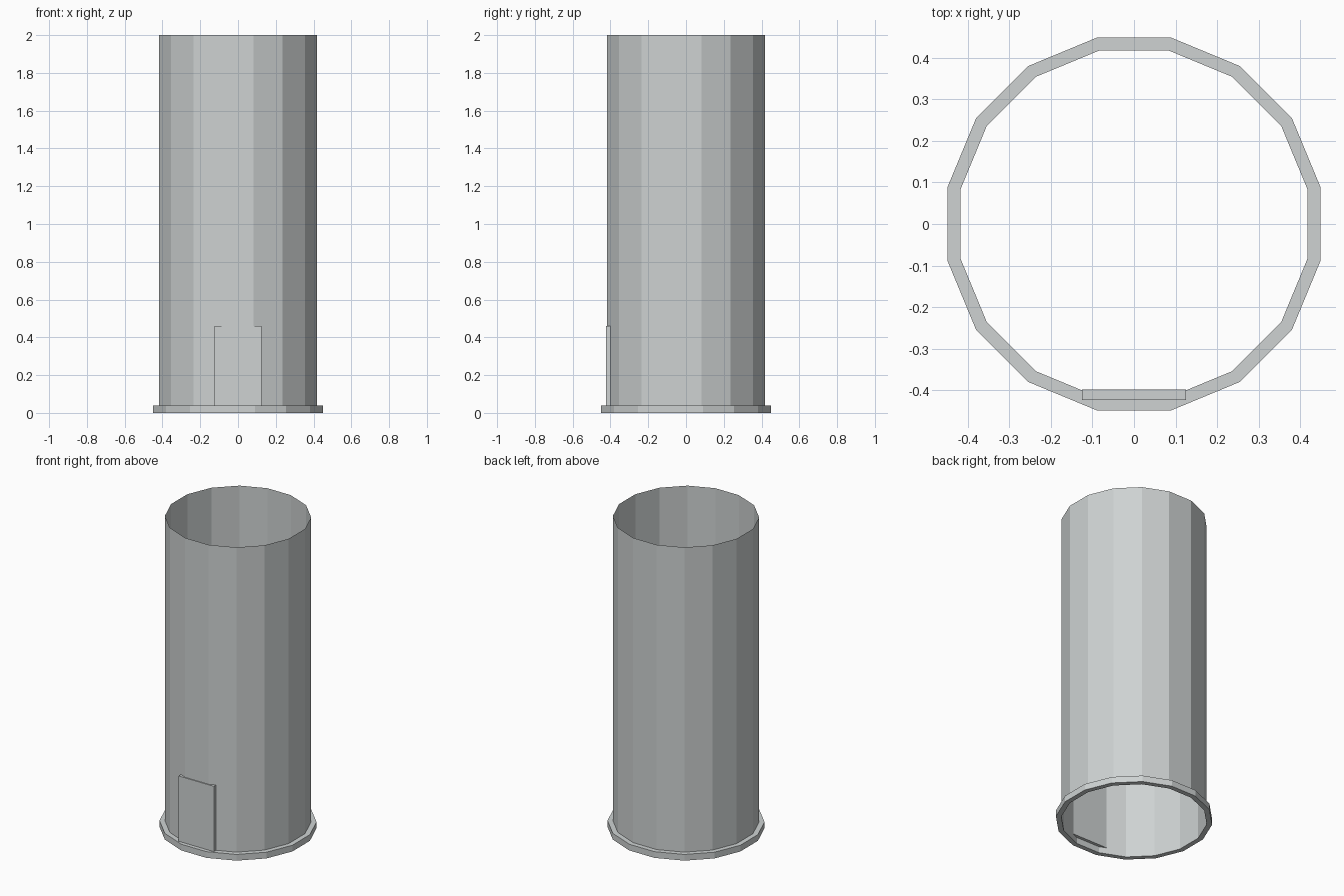
import bpy
import bmesh
import math

SIDES = 16
TUBE = 0.418      # distance from axis to a flat of the tube
FLANGE = 0.449    # distance from axis to a flat of the base flange
FLANGE_TOP = 0.04

cube = bpy.data.objects.get("Cube")
if cube:
    bpy.data.objects.remove(cube, do_unlink=True)

grey = bpy.data.materials.new("light_grey")
grey.use_nodes = True
grey.diffuse_color = (0.62, 0.65, 0.65, 1)
grey.node_tree.nodes["Principled BSDF"].inputs["Base Color"].default_value = grey.diffuse_color


def add_object(name, bm):
    mesh = bpy.data.meshes.new(name)
    bm.to_mesh(mesh)
    bm.free()
    mesh.materials.append(grey)
    obj = bpy.data.objects.new(name, mesh)
    bpy.context.collection.objects.link(obj)
    return obj


def lathe(name, profile):
    """Sweep (flat distance, height) points round the axis, flats facing the front."""
    bm = bmesh.new()
    step = 2 * math.pi / SIDES
    rings = []
    for flat, z in profile:
        r = flat / math.cos(step / 2)
        rings.append([bm.verts.new((r * math.cos((i + 0.5) * step),
                                    r * math.sin((i + 0.5) * step), z))
                      for i in range(SIDES)])
    for low, high in zip(rings, rings[1:]):
        for i in range(SIDES):
            j = (i + 1) % SIDES
            bm.faces.new((low[i], low[j], high[j], high[i]))
    return add_object(name, bm)


# Open thin-walled tube
lathe("tube_wall", [(TUBE, 0), (TUBE, 2)])

# Flange round the foot of the tube
lathe("base_flange", [(TUBE, 0), (FLANGE, 0), (FLANGE, FLANGE_TOP), (TUBE, FLANGE_TOP)])

# Flat door panel set into the front wall
bm = bmesh.new()
bmesh.ops.create_cube(bm, size=1)
bmesh.ops.scale(bm, vec=(0.25, 0.025, 0.42), verts=bm.verts)
bmesh.ops.translate(bm, vec=(0, -0.4115, FLANGE_TOP + 0.21), verts=bm.verts)
add_object("door_panel", bm)
